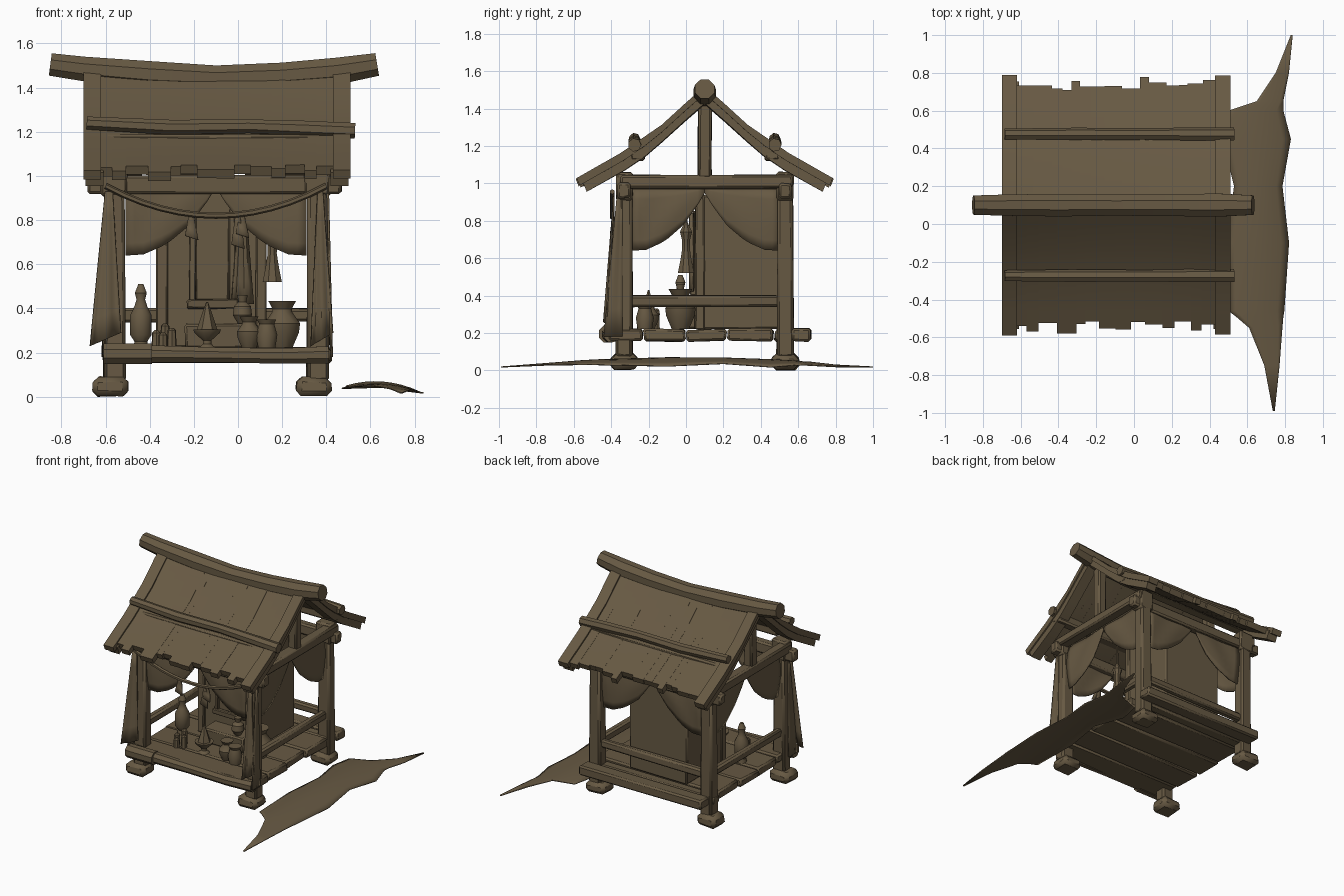
import bpy, bmesh, math, random
from mathutils import Vector

if "Cube" in bpy.data.objects:
    bpy.data.objects.remove(bpy.data.objects["Cube"])
random.seed(4)

wood = bpy.data.materials.new("weathered brown")
wood.diffuse_color = (0.135, 0.1, 0.056, 1)
wood.use_nodes = True
wood.node_tree.nodes["Principled BSDF"].inputs["Base Color"].default_value = wood.diffuse_color


def finish(name, bm, bevel=0, thick=0, smooth=True):
    bmesh.ops.recalc_face_normals(bm, faces=bm.faces)
    me = bpy.data.meshes.new(name)
    bm.to_mesh(me)
    bm.free()
    ob = bpy.data.objects.new(name, me)
    bpy.context.collection.objects.link(ob)
    me.materials.append(wood)
    if thick:
        m = ob.modifiers.new("thickness", 'SOLIDIFY')
        m.thickness, m.offset = thick, 0
    if bevel:
        m = ob.modifiers.new("worn edges", 'BEVEL')
        m.width, m.segments = bevel, 1
    if smooth:
        bpy.context.view_layer.objects.active = ob
        ob.select_set(True)
        bpy.ops.object.shade_smooth_by_angle(angle=math.radians(35))
        ob.select_set(False)
    return ob


def box(name, lo, hi, bevel=0.012, jit=0.004, taper=1.0):
    bm = bmesh.new()
    bmesh.ops.create_cube(bm, size=1)
    lo, hi = Vector(lo), Vector(hi)
    c, s = (lo + hi) / 2, hi - lo
    for v in bm.verts:
        t = taper if v.co.z > 0 else 1
        v.co = Vector((c.x + v.co.x * s.x * t, c.y + v.co.y * s.y * t, c.z + v.co.z * s.z))
        v.co += Vector([random.uniform(-jit, jit) for _ in range(3)])
    return finish(name, bm, bevel)


def tube(name, pts, radii, sides=8):
    """Round beam or rope through points."""
    bm = bmesh.new()
    pts = [Vector(p) for p in pts]
    rings = []
    for i, p in enumerate(pts):
        d = (pts[min(i + 1, len(pts) - 1)] - pts[max(i - 1, 0)]).normalized()
        a = d.cross(Vector((0, 0, 1)) if abs(d.z) < .9 else Vector((1, 0, 0))).normalized()
        b = d.cross(a)
        r = radii[i] if isinstance(radii, (list, tuple)) else radii
        rings.append([bm.verts.new(p + r * (a * math.cos(t) + b * math.sin(t)))
                      for t in [(k + .5) * math.tau / sides for k in range(sides)]])
    for r0, r1 in zip(rings, rings[1:]):
        for k in range(sides):
            bm.faces.new((r0[k], r0[k - 1], r1[k - 1], r1[k]))
    bm.faces.new(rings[0])
    bm.faces.new(rings[-1])
    return finish(name, bm)


def vessel(name, x, y, z, prof, sides=12):
    """Turned pot from (radius, height) pairs."""
    return tube(name, [(x, y, z + h) for _, h in prof], [r for r, _ in prof], sides)


def sheet(name, fn, nu, nv, thick=0.008):
    bm = bmesh.new()
    g = [[bm.verts.new(fn(i / nu, j / nv)) for j in range(nv + 1)] for i in range(nu + 1)]
    for i in range(nu):
        for j in range(nv):
            bm.faces.new((g[i][j], g[i + 1][j], g[i + 1][j + 1], g[i][j + 1]))
    return finish(name, bm, 0, thick)


def lerp(tab, t):
    for (a, p), (b, q) in zip(tab, tab[1:]):
        if t <= b:
            return p + (q - p) * (t - a) / (b - a)
    return tab[-1][1]


# main frame dimensions
XL, XR, YF, YB, YM = -0.56, 0.36, -0.33, 0.53, 0.10

# stone feet, posts and post caps
for sx, x in (("left", XL), ("right", XR)):
    for sy, y in (("front", YF), ("back", YB)):
        tag = sy + "_" + sx
        x0 = x - .02
        box("foot_" + tag, (x0 - .08, y - .075, 0.005), (x0 + .085, y + .075, .09), .025, .006, .92)
        box("post_" + tag, (x - .05, y - .045, .07), (x + .05, y + .045, 1.0), .014, .004, .88)
        box("post_cap_" + tag, (x - .06, y - .045, .91), (x + .06, y + .045, 1.06), .012)

# floor planks running side to side, front sill
edges = [-.42, -.23, .0, .22, .47, .56, .67]
for i, (a, b) in enumerate(zip(edges, edges[1:])):
    e = random.uniform(-.015, .015)
    box("floor_plank_%d" % i, (-.60 + e, a + .003, .155), (.41 + e, b - .003, .22 + e / 3), .012, .005)
tube("front_sill", [(-.60, -.40, .195), (-.42, -.41, .195), (-.1, -.41, .19), (.2, -.41, .185), (.41, -.4, .19)],
     [.045, .042, .037, .038, .042])
tube("sill_end_knot", [(-.61, -.42, .195), (-.39, -.42, .195)], .05)

# hand rails on the sides and back
for sx, x in (("left", XL), ("right", XR)):
    box("side_rail_" + sx, (x - .025, YF, .34), (x + .025, YB, .4))
box("back_rail", (XL, YB - .025, .34), (XR, YB + .025, .4))

# wall plates, tie beams and king posts
for sy, y in (("front", YF), ("back", YB)):
    box("wall_plate_" + sy, (-.68, y - .035, .92), (.47, y + .035, 1.0))
for sx, x in (("left", XL - .04), ("right", XR + .04)):
    box("tie_beam_" + sx, (x - .04, -.35, .97), (x + .04, .57, 1.045))
    box("king_post_" + sx, (x - .035, YM - .036, 1.03), (x + .035, YM + .036, 1.45))

# roof of ragged boards on both slopes, with rafters and battens
prof = [(0, 1.50), (.1, 1.415), (.23, 1.30), (.45, 1.155), (.69, 1.025)]


def sag(x):
    return 0.03 * ((x + .1) / .6) ** 2 - .012


def board(name, x0, x1, s, end, drop, depth):
    bm = bmesh.new()
    rows = []
    for d in (0, .1, .23, .34, .45, .56, end):
        ring = []
        for x, k in ((x0, 0), (x1, 0), (x1, depth), (x0, depth)):
            z = lerp(prof, d) + (sag(x) * (1 - d / .7)) - drop - k
            ring.append(bm.verts.new((x, YM + s * (d - k * .4 * (d > .3)), z)))
        rows.append(ring)
    for a, b in zip(rows, rows[1:]):
        for k in range(4):
            bm.faces.new((a[k - 1], a[k], b[k], b[k - 1]))
    bm.faces.new(rows[0])
    bm.faces.new(rows[-1])
    return finish(name, bm)


for sn, s in (("front", -1), ("back", 1)):
    x, i = -.70, 0
    while x < .43:
        w = min(random.uniform(.045, .11), .44 - x)
        if i == 0:
            w = .08
        if .44 - x - w < .03:
            w = .44 - x
        end = .69 if i == 0 else random.uniform(.61, .68)
        board("roof_board_%s_%d" % (sn, i), x, x + w, s, end, random.uniform(.0, .003) + .012 * (i > 0), .04)
        x += w
        i += 1
    board("roof_edge_board_" + sn, .43, .51, s, .685, 0, .04)
    for sx, xc in (("left", -.65), ("right", .46)):
        board("rafter_%s_%s" % (sn, sx), xc - .04, xc + .04, s, .655, .03, .06)
    yb = YM + s * .375
    tube("roof_batten_" + sn, [(-.685, yb, 1.24), (-.3, yb, 1.22), (.05, yb, 1.225), (.3, yb, 1.215), (.53, yb, 1.205)],
         [.03, .035, .032, .036, .036], 7)
    yp = YM + s * .36
    box("purlin_" + sn, (-.6, yp - .04, 1.12), (.5, yp + .04, 1.19))

# sagging ridge log
tube("ridge_log", [(-.85, YM, 1.505), (-.7, YM, 1.485), (-.4, YM, 1.46), (-.1, YM, 1.445), (.2, YM, 1.455), (.45, YM, 1.475), (.63, YM, 1.505)],
     [.055, .06, .065, .06, .063, .066, .056], 8)

# tied-back curtains on all four sides
edge = [(0, .64), (.2, .645), (.45, .69), (.7, .775), (.88, .87), (1, .95)]


def curtain(name, p_out, p_mid, bulge):
    a, b, n = Vector(p_out), Vector(p_mid), Vector(bulge)

    def fn(u, v):
        p = a.lerp(b, u)
        bot = lerp(edge, u)
        p.z = .97 + (bot - .97) * v
        return p + n * (math.sin(v * math.pi) * .7 + .25 * math.sin(u * 9 + v * 5)) * (1 - u * .6)
    return sheet(name, fn, 10, 6)


for sx, x, n in (("left", XL, -.02), ("right", XR, .02)):
    curtain("side_curtain_front_" + sx, (x, YF + .04, 0), (x, YM, 0), (n, 0, 0))
    curtain("side_curtain_back_" + sx, (x, YB - .03, 0), (x, YM, 0), (n, 0, 0))
for sy, y, n in (("front", YF, -.02), ("back", YB, .02)):
    curtain(sy + "_curtain_left", (XL + .05, y, 0), (-.1, y, 0), (0, n, 0))
    curtain(sy + "_curtain_right", (XR - .05, y, 0), (-.1, y, 0), (0, n, 0))


# long drapes hanging outside the front posts
def drape(name, xt, x0, x1):
    def fn(u, v):
        w = (.25 + .75 * v)
        x = xt + ((x0 + (x1 - x0) * u) - xt) * w
        return Vector((x, -.385 - .045 * v + .01 * math.sin(u * 9) * v, .93 - v * (.70 - .06 * u)))
    sheet(name, fn, 10, 6)


drape("front_drape_left", -.58, -.67, -.53)
drape("front_drape_right", .37, .33, .43)
for sx, x, o in (("left", XL, -.04), ("right", XR, .05)):
    sheet("side_drape_" + sx, lambda u, v: Vector((x + o * (.9 + .35 * v) + .004 * math.sin(u * 6), -.37 - .07 * v + u * (.03 + .07 * v), .92 - .74 * v)), 5, 5)

# slack rope garland with rag strips
rope = [(XL - .04 + t * 1.0, -.395, .955 - .135 * (1 - (2 * t - 1) ** 2)) for t in [k / 12 for k in range(13)]]
tube("rope_garland", rope, .014, 6)
for i, (x, l) in enumerate(((-.21, .11), (.0, .15), (.02, .1))):
    sheet("rag_strip_%d" % i, lambda u, v: Vector((x + (u - .5) * (.02 + .04 * v), -.395 + .01 * math.sin(v * 4), .84 - l * v - .02 * u)), 2, 3)

# inner cabinet with framed niche and step
box("cabinet", (-.36, .07, .22), (.12, .5, .94), .01)
for n, a, b in (("left", -.37, -.32), ("right", .08, .13)):
    box("cabinet_post_" + n, (a, .05, .22), (b, .1, .94), .008)
box("niche_panel", (-.19, .045, .44), (-.04, .075, .83), .006)
for n, a, b in (("left", -.22, -.19), ("right", -.04, -.01)):
    box("niche_frame_" + n, (a, .035, .42), (b, .075, .85), .005)
box("niche_sill", (-.23, .02, .40), (.0, .075, .44), .006)
box("altar_step", (-.24, -.07, .22), (.09, .07, .33), .01)
sheet("niche_cloth", lambda u, v: Vector((.02 + (u - .5) * (.03 + .07 * v), .03 + .012 * math.sin(u * 7), .84 - .42 * v)), 5, 4)

# hanging bell-shaped rag
vessel("hanging_bell", .155, 0, .52, [(.047, 0), (.034, .06), (.022, .13), (.024, .18), (.035, .22), (.01, .27), (.006, .45)], 8)

# vessels on the floor
vase = [(.045, 0), (.075, .07), (.08, .11), (.045, .16), (.043, .175), (.062, .21), (.05, .21), (.035, .18)]
vessel("large_vase", .2, -.03, .22, [(r * 1.05, h * 1.02) for r, h in vase])
vessel("small_vase", .05, -.2, .22, [(r * .72, h * .68) for r, h in vase])
vessel("round_jar", .02, -.03, .33, [(.02, 0), (.045, .04), (.04, .08), (.018, .1), (.025, .13)])
vessel("tall_bottle", -.44, -.03, .22, [(.035, 0), (.03, .03), (.05, .06), (.05, .15), (.03, .19), (.02, .22), (.028, .25), (.012, .29)])
vessel("offering_bowl", -.14, -.2, .22, [(.04, 0), (.02, .02), (.02, .035), (.06, .07), (.065, .085), (.05, .085)])
vessel("offering_cone", -.14, -.2, .30, [(.048, 0), (.025, .07), (.004, .13)], 6)
vessel("stool_pot", .13, -.22, .22, [(.04, 0), (.05, .06), (.035, .11), (.045, .13)])
for i, (dx, dy, h) in enumerate(((-.04, 0, .07), (0, .03, .1), (.03, -.02, .08), (-.01, -.05, .06))):
    vessel("candle_%d" % i, -.33 + dx, -.19 + dy, .22, [(.022, 0), (.02, h), (.008, h + .012)], 7)

# cloth sheet lying on the ground to the right
rows = [(-.99, .735, .745), (-.75, .69, .77), (-.55, .61, .785), (-.49, .54, .79), (-.46, .50, .795), (-.1, .49, .82), (.2, .53, .785),
        (.45, .47, .83), (.6, .50, .79), (.65, .65, .79), (.8, .75, .82), (1.0, .83, .84)]


def ground(u, v):
    y, a, b = rows[round(u * (len(rows) - 1))]
    x = a + (b - a) * v
    h = max(0, 1 - ((x - .62) / .21) ** 2) * max(0, 1 - abs(y) ** 2 * 1.05)
    return Vector((x, y, .018 + .05 * h))


sheet("ground_cloth", ground, len(rows) - 1, 8, .006)
